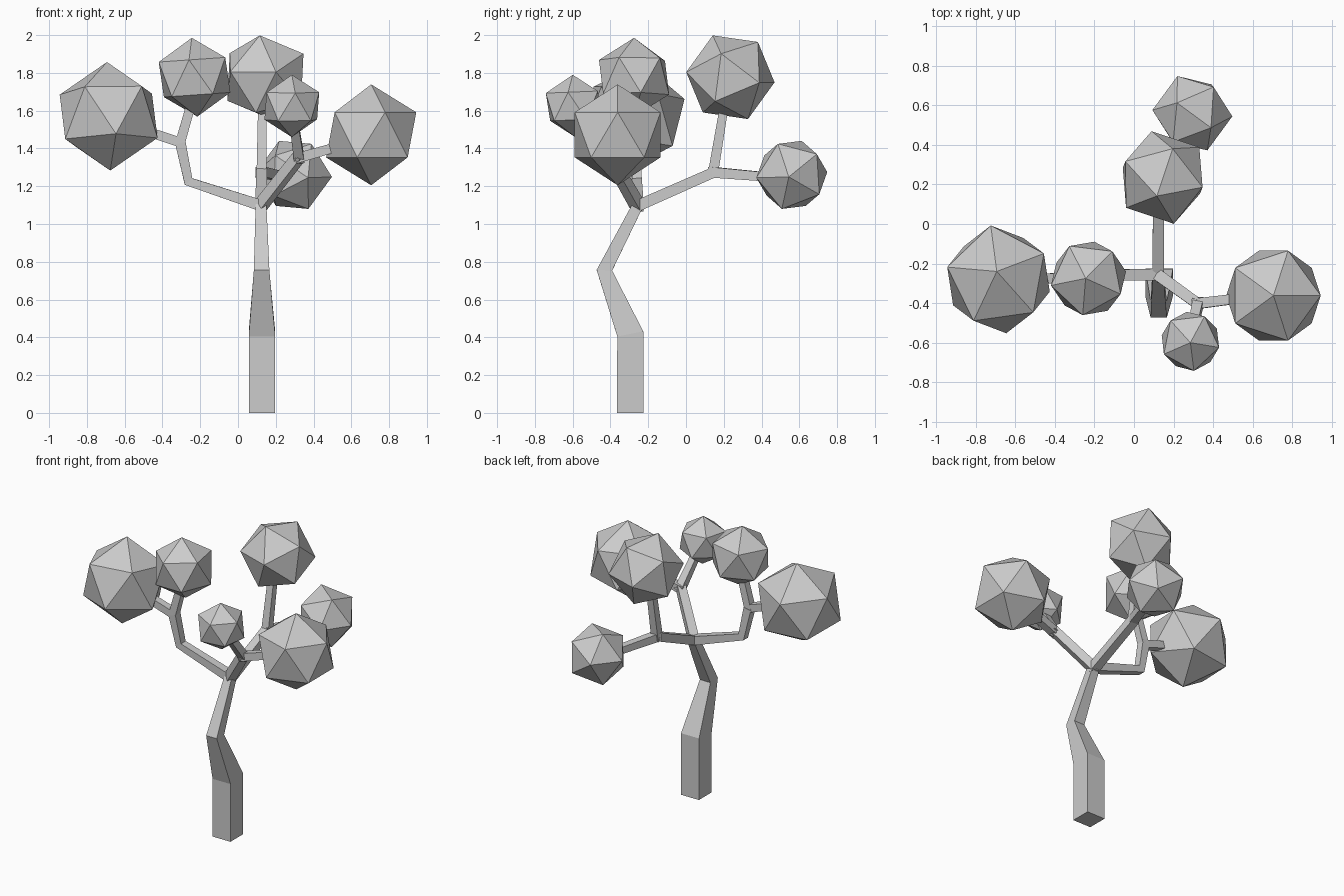
import bpy, bmesh, math
from mathutils import Vector, Matrix

if "Cube" in bpy.data.objects:
    bpy.data.objects.remove(bpy.data.objects["Cube"])


def finish(bm, name):
    bmesh.ops.recalc_face_normals(bm, faces=bm.faces)
    me = bpy.data.meshes.new(name)
    bm.to_mesh(me)
    bm.free()
    ob = bpy.data.objects.new(name, me)
    bpy.context.collection.objects.link(ob)
    return ob


def limb(name, side, *path):
    """Square, mitred, tapering tube. Path entries are (x, y, z, half_width)."""
    pts = [Vector(p[:3]) for p in path]
    bm = bmesh.new()
    rings = []
    for i, p in enumerate(pts):
        d_in = (p - pts[max(i - 1, 0)]).normalized()
        d_out = (pts[min(i + 1, len(pts) - 1)] - p).normalized()
        t = (d_in + d_out).normalized()
        s = Vector(side)
        s = (s - t * s.dot(t)).normalized()
        u = t.cross(s)
        h = path[i][3]
        rings.append([bm.verts.new(p + s * a * h + u * b * h)
                      for a, b in ((-1, -1), (1, -1), (1, 1), (-1, 1))])
    for r0, r1 in zip(rings, rings[1:]):
        for k in range(4):
            n = (k + 1) % 4
            bm.faces.new((r0[k], r0[n], r1[n], r1[k]))
    bm.faces.new(rings[0][::-1])
    bm.faces.new(rings[-1])
    return finish(bm, name)


def foliage(name, centre, radius, pole, second):
    """Icosahedron with one corner along pole and a neighbour towards second."""
    z = Vector(pole).normalized()
    x = Vector(second)
    x = (x - z * x.dot(z)).normalized()
    rot = Matrix((x, z.cross(x), z)).transposed().to_4x4()
    bm = bmesh.new()
    bmesh.ops.create_icosphere(bm, subdivisions=1, radius=radius,
                               matrix=Matrix.Translation(centre) @ rot)
    return finish(bm, name)


def azimuth(deg):
    return (math.cos(math.radians(deg)), math.sin(math.radians(deg)), 0)


# Trunk with its kinked bend
limb("trunk", (1, 0, 0), (0.127, -0.295, 0, 0.07), (0.127, -0.295, 0.418, 0.07),
     (0.125, -0.432, 0.755, 0.041), (0.122, -0.265, 1.08, 0.029), (0.122, -0.25, 1.12, 0.026))

# Left branch and its fork
fork_l = (-0.305, -0.27, 1.43, 0.028)
limb("left_branch", (0, 1, 0), (0.13, -0.255, 1.095, 0.03),
     (-0.262, -0.26, 1.225, 0.026), fork_l)
limb("left_twig_outer", (0, 1, 0), (-0.285, -0.27, 1.425, 0.026), (-0.60, -0.28, 1.53, 0.024))
limb("left_twig_upper", (0, 1, 0), (-0.312, -0.27, 1.41, 0.026), (-0.235, -0.275, 1.68, 0.024))

# Back branch and its fork
limb("back_branch", (1, 0, 0), (0.122, -0.27, 1.09, 0.03), (0.125, 0.15, 1.275, 0.028))
limb("back_twig_upper", (1, 0, 0), (0.125, 0.14, 1.25, 0.027), (0.13, 0.215, 1.70, 0.022))
limb("back_twig_rear", (0.9, -0.4, 0), (0.118, 0.125, 1.275, 0.028), (0.26, 0.48, 1.245, 0.023))

# Right branch and its fork
limb("right_branch", (0.6, 0.8, 0), (0.11, -0.25, 1.085, 0.03), (0.325, -0.405, 1.36, 0.028))
limb("right_twig_outer", (0, 1, 0), (0.30, -0.405, 1.345, 0.027), (0.62, -0.365, 1.435, 0.024))
limb("right_twig_front", (1, 0, 0), (0.325, -0.39, 1.335, 0.027), (0.29, -0.56, 1.58, 0.022))

# Faceted foliage clumps
foliage("foliage_left", (-0.685, -0.28, 1.57), 0.29, (-0.03, 0.14, 1), azimuth(98))
foliage("foliage_upper_left", (-0.23, -0.275, 1.777), 0.209, (-0.07, 0, 1), azimuth(119))
foliage("foliage_upper_back", (0.145, 0.235, 1.777), 0.242,
        (-0.03, -0.095, 0.225), (0.055, 0.16, 0.185))
foliage("foliage_rear", (0.295, 0.56, 1.26), 0.203, (0.19, -0.015, -0.01), (0.06, -0.08, 0.19))
foliage("foliage_front", (0.285, -0.593, 1.625), 0.165, (0, -0.04, 1), azimuth(61))
foliage("foliage_right", (0.705, -0.362, 1.472), 0.267, (0, 0, 1), azimuth(0))
